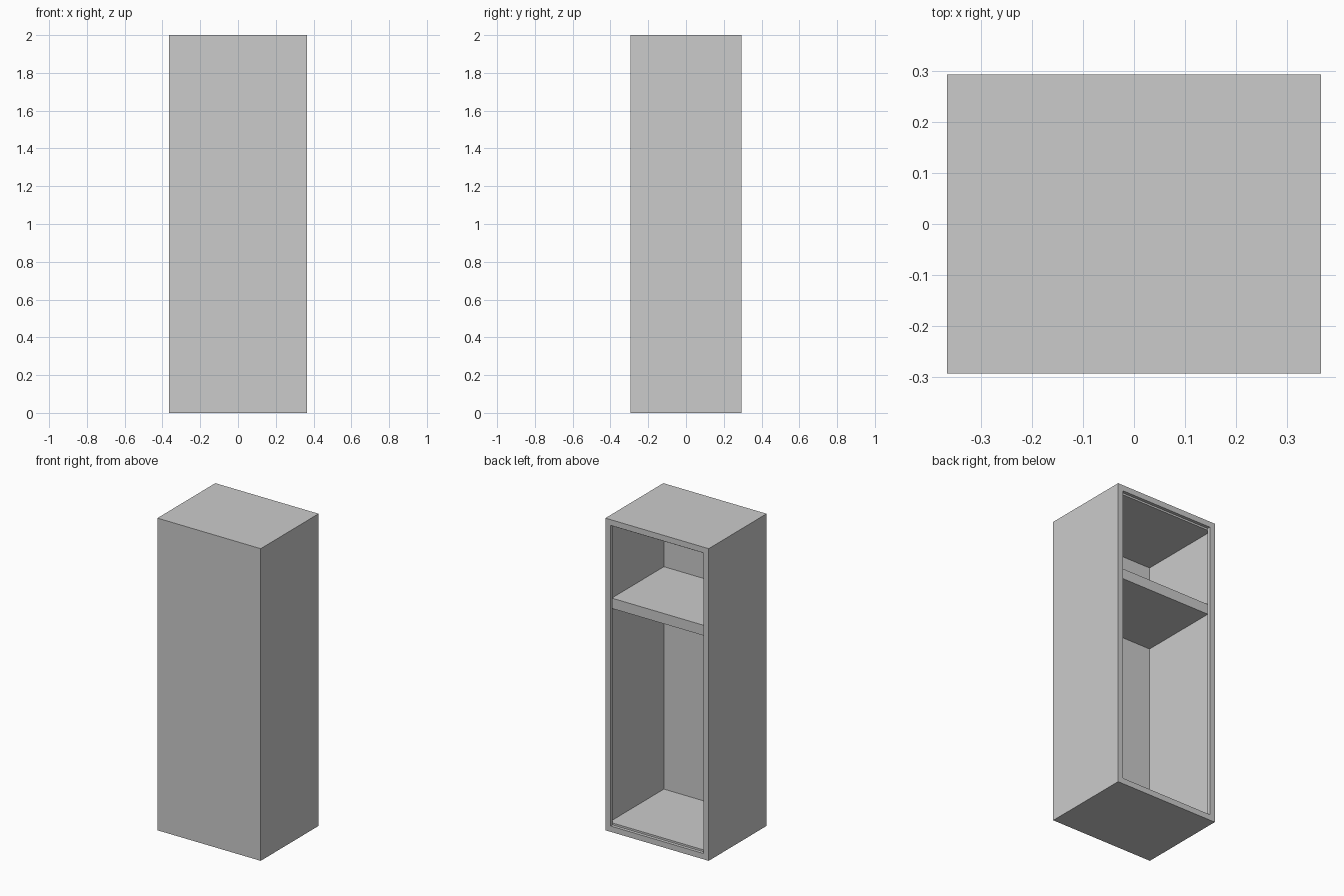
import bpy, bmesh

if "Cube" in bpy.data.objects:
    bpy.data.objects.remove(bpy.data.objects["Cube"])

W, D, H = 0.366, 0.293, 2.0      # half width, half depth, height
WALL = 0.014                     # side and front panel thickness
LIP = 0.037                      # width of the frame around the open back
BASE = 0.049                     # floor and ceiling thickness


def finish(name, bm):
    bmesh.ops.recalc_face_normals(bm, faces=bm.faces)
    mesh = bpy.data.meshes.new(name)
    bm.to_mesh(mesh)
    bm.free()
    obj = bpy.data.objects.new(name, mesh)
    bpy.context.collection.objects.link(obj)
    return obj


def ring(bm, y, side, end):
    """Rectangle in the xz plane, inset from the outer cabinet size."""
    x = W - side
    return [bm.verts.new(p) for p in
            ((-x, y, end), (x, y, end), (x, y, H - end), (-x, y, H - end))]


# cabinet shell: closed front, lipped opening at the back
bm = bmesh.new()
rings = [ring(bm, *r) for r in (
    (-D, 0, 0),                      # outer front
    (D, 0, 0),                       # outer back
    (D, LIP, LIP),                   # opening edge
    (D - 0.02, LIP, LIP),            # inner edge of lip
    (D - 0.02, WALL, BASE),          # cavity start
    (-D + WALL, WALL, BASE))]        # cavity end
for a, b in zip(rings, rings[1:]):
    for i in range(4):
        j = (i + 1) % 4
        bm.faces.new((a[i], a[j], b[j], b[i]))
bm.faces.new(rings[0])
bm.faces.new(rings[-1])
finish("cabinet_shell", bm)

# upper shelf, set in from the back opening
bm = bmesh.new()
bmesh.ops.create_cube(bm, size=1)
y0, y1, z0, z1 = -D + WALL, D - 0.045, 1.408, 1.474
bmesh.ops.scale(bm, vec=(2 * (W - WALL), y1 - y0, z1 - z0), verts=bm.verts)
bmesh.ops.translate(bm, vec=(0, (y0 + y1) / 2, (z0 + z1) / 2), verts=bm.verts)
finish("upper_shelf", bm)
